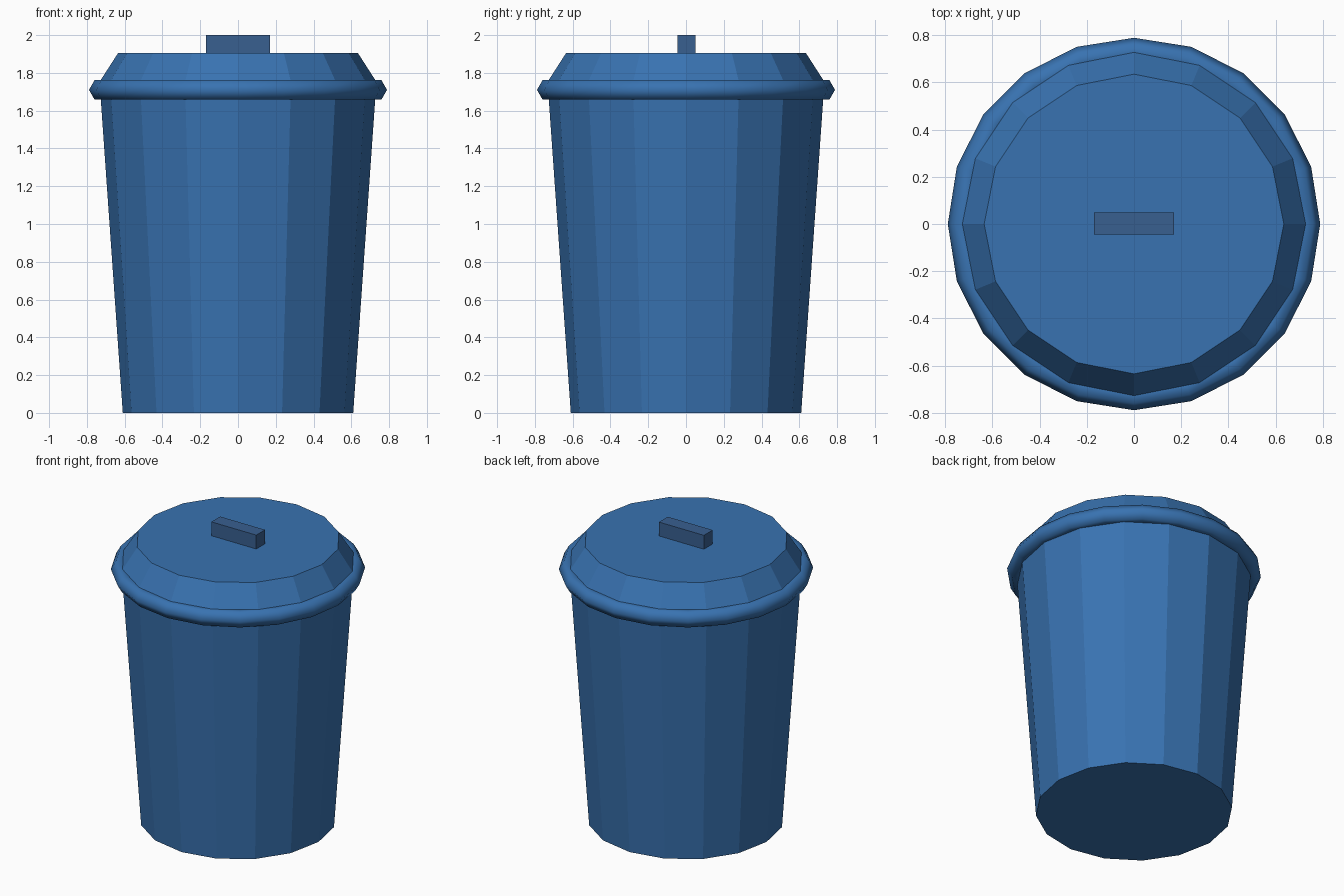
import bpy
import math

if "Cube" in bpy.data.objects:
    bpy.data.objects.remove(bpy.data.objects["Cube"])


def paint(obj, name, color):
    mat = bpy.data.materials.get(name) or bpy.data.materials.new(name)
    mat.diffuse_color = (*color, 1)
    mat.use_nodes = True
    mat.node_tree.nodes["Principled BSDF"].inputs["Base Color"].default_value = mat.diffuse_color
    obj.data.materials.append(mat)


def frustum(name, r_low, r_high, z_low, z_high):
    # 16-sided tapered drum with corners on the x and y axes
    bpy.ops.mesh.primitive_cone_add(vertices=16, radius1=r_low, radius2=r_high,
                                    depth=z_high - z_low,
                                    location=(0, 0, (z_low + z_high) / 2))
    obj = bpy.context.object
    obj.name = name
    paint(obj, "blue_plastic", BLUE)
    return obj


BLUE = (0.04, 0.17, 0.44)
DARK_BLUE = (0.04, 0.115, 0.28)

# Tapered bin body and sloped lid
frustum("bin_body", 0.61, 0.73, 0, 1.71)
frustum("lid", 0.73, 0.635, 1.757, 1.905)

# Rounded rim between body and lid
bpy.ops.mesh.primitive_torus_add(major_segments=20, minor_segments=6,
                                 major_radius=0.73, minor_radius=0.059,
                                 location=(0, 0, 1.71))
rim = bpy.context.object
rim.name = "rim"
bpy.ops.object.shade_smooth_by_angle(angle=math.radians(80))
paint(rim, "blue_plastic", BLUE)

# Bar handle on the lid
bpy.ops.mesh.primitive_cube_add(size=1, location=(0, 0.002, 1.95))
handle = bpy.context.object
handle.name = "lid_handle"
handle.scale = (0.34, 0.095, 0.1)
paint(handle, "dark_blue_plastic", DARK_BLUE)
